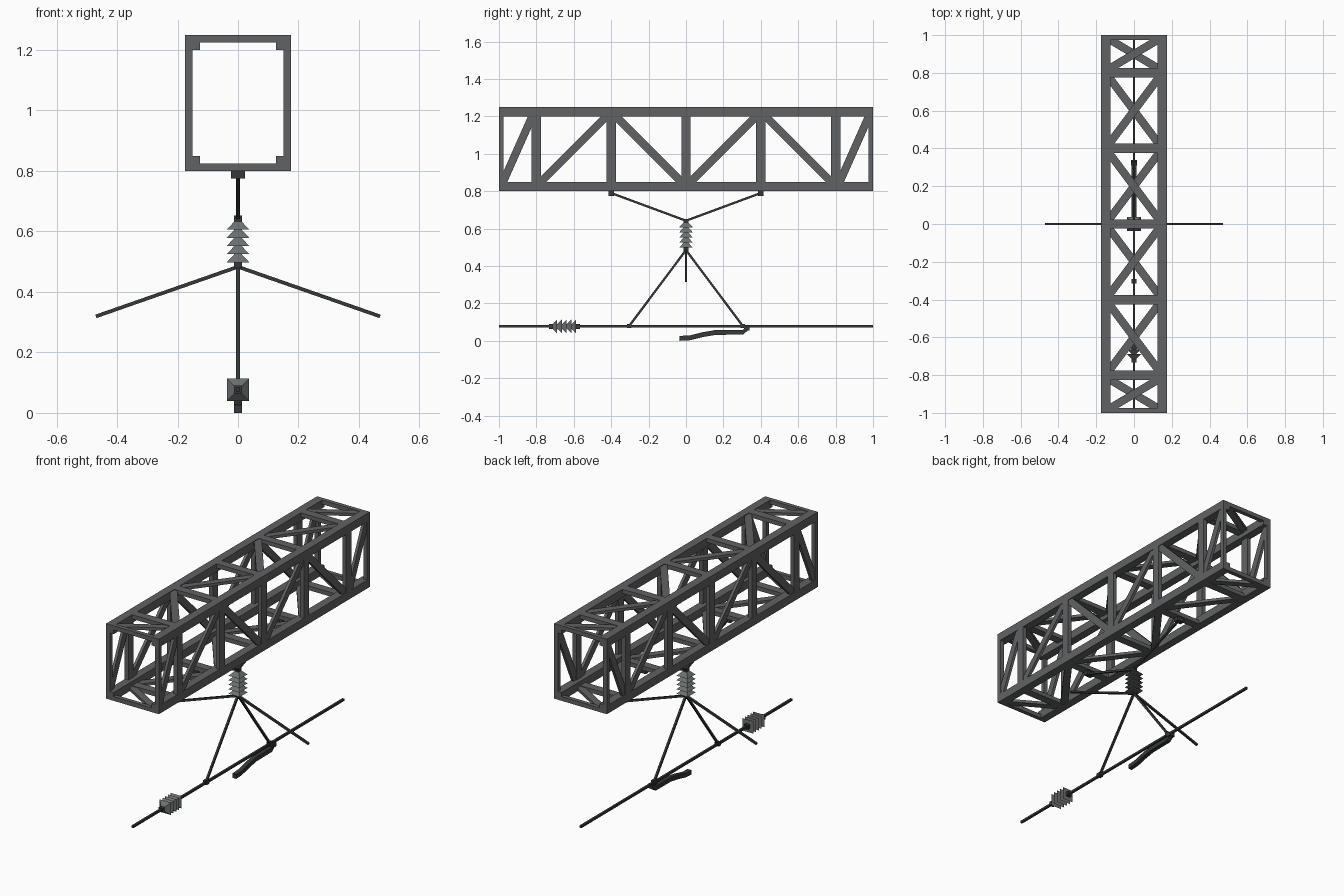
import bpy, bmesh, math
from mathutils import Vector, Matrix

if "Cube" in bpy.data.objects:
    bpy.data.objects.remove(bpy.data.objects["Cube"])


def material(name, rgb):
    m = bpy.data.materials.new(name)
    m.diffuse_color = (*rgb, 1)
    m.use_nodes = True
    m.node_tree.nodes["Principled BSDF"].inputs["Base Color"].default_value = m.diffuse_color
    return m


STEEL = material("grey steel", (0.12, 0.122, 0.127))
PORCELAIN = material("insulator grey", (0.15, 0.165, 0.165))
DARK = material("dark cable", (0.035, 0.041, 0.041))


def finish(name, bm, mat):
    bmesh.ops.recalc_face_normals(bm, faces=bm.faces)
    me = bpy.data.meshes.new(name)
    bm.to_mesh(me)
    bm.free()
    me.materials.append(mat)
    ob = bpy.data.objects.new(name, me)
    bpy.context.collection.objects.link(ob)
    return ob


def bar(bm, a, b, width, thick, normal):
    """Box from a to b; thick is measured along normal."""
    a, b = Vector(a), Vector(b)
    d = (b - a).normalized()
    n = Vector(normal)
    n = (n - n.dot(d) * d).normalized()
    s = d.cross(n)
    rot = Matrix((s, n, d)).transposed().to_4x4()
    mat = Matrix.Translation((a + b) / 2) @ rot @ Matrix.Diagonal((width, thick, (b - a).length, 1))
    bmesh.ops.create_cube(bm, size=1, matrix=mat)


def block(bm, c, size):
    bmesh.ops.create_cube(bm, size=1, matrix=Matrix.Translation(c) @ Matrix.Diagonal((*size, 1)))


W, Z0, Z1 = 0.175, 0.8, 1.25      # truss half width, bottom, top
C, T = 0.05, 0.025                # chord size, brace thickness

# Four long corner chords
bm = bmesh.new()
for x in (-W + C / 2, W - C / 2):
    for z in (Z0 + C / 2, Z1 - C / 2):
        block(bm, (x, 0, z), (C, 2, C))
finish("truss_chords", bm, STEEL)

# Rectangular frames: posts and cross bars
bm = bmesh.new()
for y, w in ((-0.9875, T), (-0.8, C), (-0.4, C), (0, C), (0.4, C), (0.8, C), (0.9875, T)):
    for s in (-1, 1):
        block(bm, (s * (W - T / 2), y, (Z0 + Z1) / 2), (T, w, Z1 - Z0 - 2 * C))
    for z in (Z0 + T / 2, Z1 - T / 2):
        block(bm, (0, y, z), (2 * (W - C), w, T))
finish("truss_frames", bm, STEEL)

# Diagonal braces: +1 rises with y (or x), -1 falls
nodes = (-1, -0.8, -0.4, 0, 0.4, 0.8, 1)
side_dir = (1, 1, -1, 1, -1, 1)
top_dir = (1, -1, 1, -1, 1, 1)
sides, caps = bmesh.new(), bmesh.new()
for i in range(6):
    ya, yb = nodes[i] + 0.02, nodes[i + 1] - 0.02
    zm, h = (Z0 + Z1) / 2, 0.18 * side_dir[i]
    for s in (-1, 1):
        x = s * (W - T / 2)
        bar(sides, (x, ya, zm - h), (x, yb, zm + h), 0.042, 0.017, (1, 0, 0))
        k = 0.135 * top_dir[i] * s
        z = zm + s * ((Z1 - Z0) / 2 - T / 2)
        bar(caps, (-k, ya, z), (k, yb, z), 0.042, 0.017, (0, 0, 1))
finish("truss_side_diagonals", sides, STEEL)
finish("truss_top_and_bottom_diagonals", caps, STEEL)

# Hanger cables with clamps under the truss
bm = bmesh.new()
for s in (-1, 1):
    bar(bm, (0, s * 0.4, 0.79), (0, 0, 0.642), 0.012, 0.012, (1, 0, 0))
    block(bm, (0, s * 0.4, 0.788), (0.046, 0.028, 0.025))
finish("hanger_cables", bm, DARK)


# Square shed insulators, local axis z, narrow end up
def insulator(name, base, rot, sheds=5, pitch=0.027):
    m = Matrix.Translation(base) @ rot
    bm = bmesh.new()
    turn = Matrix.Rotation(math.pi / 4, 4, 'Z')
    r2 = math.sqrt(2)
    for i in range(sheds):
        t = Matrix.Translation((0, 0, (i + 0.5) * pitch))
        bmesh.ops.create_cone(bm, cap_ends=True, segments=4, radius1=0.037 * r2,
                              radius2=0.012 * r2, depth=pitch, matrix=m @ t @ turn)
    finish(name, bm, PORCELAIN)
    bm = bmesh.new()
    for z in (-0.009, sheds * pitch + 0.009):
        cap = Matrix.Translation((0, 0, z)) @ Matrix.Diagonal((0.026, 0.026, 0.02, 1))
        bmesh.ops.create_cube(bm, size=1, matrix=m @ cap)
    finish(name + "_caps", bm, DARK)


insulator("hanging_insulator", (0, 0, 0.498), Matrix.Identity(4))
insulator("wire_insulator", (0, -0.587, 0.077), Matrix.Rotation(math.pi / 2, 4, 'X'), pitch=0.0255)

# Stay rods to the wire and free rods to the sides
bm = bmesh.new()
for s in (-1, 1):
    bar(bm, (0, 0, 0.485), (0, s * 0.303, 0.08), 0.012, 0.012, (1, 0, 0))
    block(bm, (0, s * 0.303, 0.08), (0.026, 0.024, 0.022))
finish("stay_rods", bm, DARK)
bm = bmesh.new()
for s in (-1, 1):
    bar(bm, (0, 0, 0.483), (s * 0.47, 0, 0.319), 0.012, 0.012, (0, 1, 0))
finish("side_rods", bm, DARK)

# Contact wire
bm = bmesh.new()
block(bm, (0, 0, 0.078), (0.013, 2, 0.013))
finish("contact_wire", bm, DARK)

# Bent runner arm: ribbon profile in y/z, extruded across x
path = ((-0.035, 0.013), (0.02, 0.016), (0.09, 0.033), (0.16, 0.045), (0.305, 0.046), (0.332, 0.07))
outline = [(y, z + 0.013) for y, z in path] + [(y, z - 0.013) for y, z in reversed(path)]
bm = bmesh.new()
face = bm.faces.new([bm.verts.new((-0.013, y, z)) for y, z in outline])
ext = bmesh.ops.extrude_face_region(bm, geom=[face])
bmesh.ops.translate(bm, vec=(0.026, 0, 0), verts=[v for v in ext["geom"] if isinstance(v, bmesh.types.BMVert)])
block(bm, (0, 0.325, 0.066), (0.034, 0.03, 0.022))
finish("runner_arm", bm, DARK)
